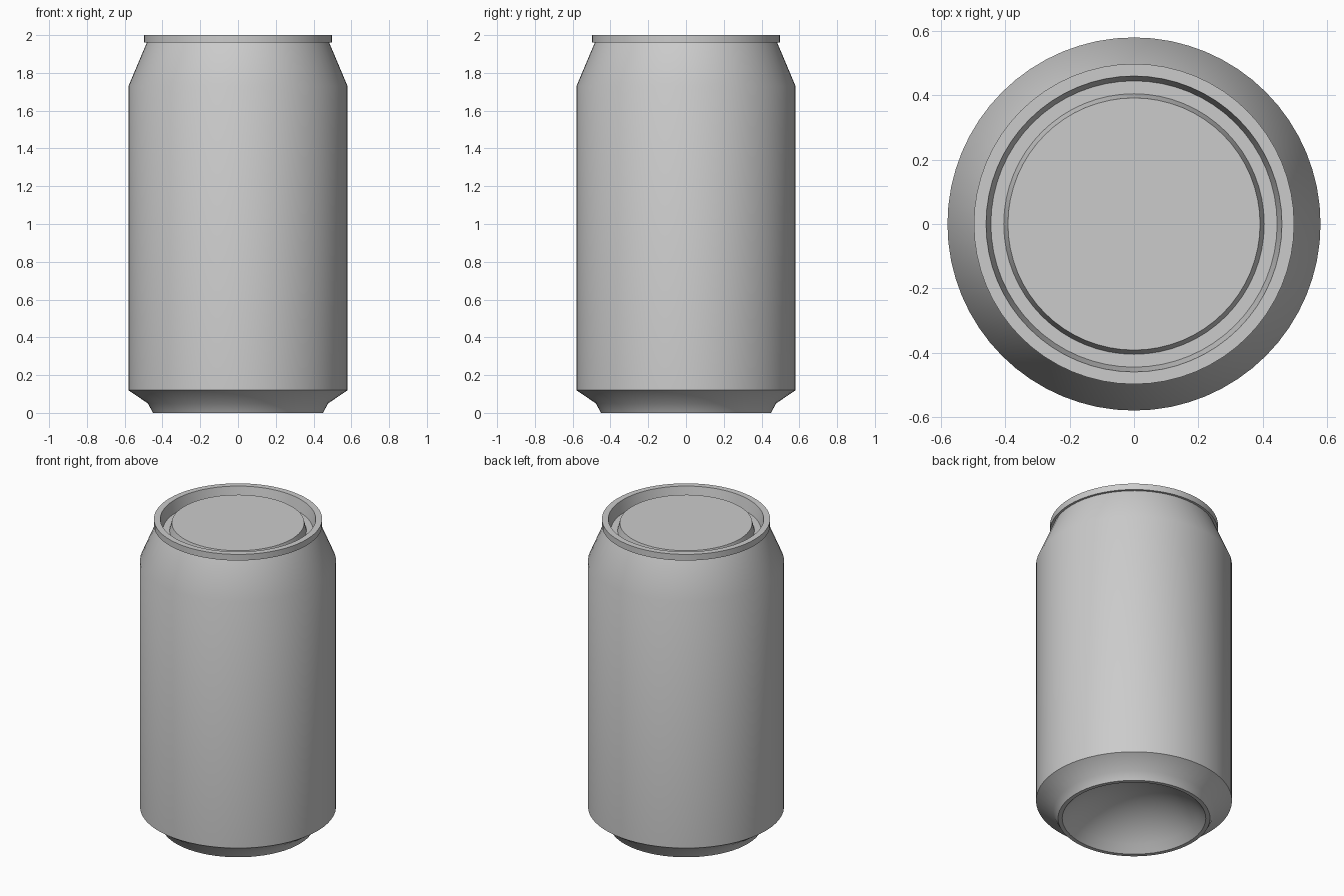
import bpy
import bmesh
import math

cube = bpy.data.objects.get("Cube")
if cube:
    bpy.data.objects.remove(cube, do_unlink=True)

SIDES = 64

aluminium = bpy.data.materials.new("aluminium grey")
aluminium.use_nodes = True
grey = (0.6, 0.6, 0.6, 1)
aluminium.diffuse_color = grey
aluminium.node_tree.nodes["Principled BSDF"].inputs["Base Color"].default_value = grey


def lathe(name, profile):
    """Turn (radius, z) points, listed from the base upwards, around z."""
    bm = bmesh.new()
    rings = []
    for r, z in profile:
        if r == 0:
            rings.append([bm.verts.new((0, 0, z))] * SIDES)
        else:
            turns = [math.tau * i / SIDES for i in range(SIDES)]
            rings.append([bm.verts.new((r * math.cos(t), r * math.sin(t), z)) for t in turns])
    for low, high in zip(rings, rings[1:]):
        for i in range(SIDES):
            j = (i + 1) % SIDES
            corners = dict.fromkeys((low[i], low[j], high[j], high[i]))
            bm.faces.new(list(corners))
    mesh = bpy.data.meshes.new(name)
    bm.to_mesh(mesh)
    bm.free()
    mesh.materials.append(aluminium)
    obj = bpy.data.objects.new(name, mesh)
    bpy.context.collection.objects.link(obj)
    bpy.ops.object.select_all(action="DESELECT")
    obj.select_set(True)
    bpy.context.view_layer.objects.active = obj
    bpy.ops.object.shade_smooth_by_angle(angle=math.radians(35))
    return obj


# Hollow dome under the can
DOME_RADIUS, DOME_DEPTH, STEPS = 0.425, 0.2, 10
sphere = (DOME_RADIUS ** 2 + DOME_DEPTH ** 2) / (2 * DOME_DEPTH)
dome = []
for k in range(STEPS + 1):
    r = DOME_RADIUS * k / STEPS
    dome.append((r, DOME_DEPTH - sphere + math.sqrt(sphere ** 2 - r ** 2)))
dome[-1] = (DOME_RADIUS, 0)
lathe("base_dome", dome)

# Standing ring, base taper, straight wall and shoulder
lathe("can_body", [(DOME_RADIUS, 0), (0.45, 0), (0.477, 0.05), (0.58, 0.12),
                   (0.58, 1.73), (0.483, 1.96)])

# Rim, groove and raised centre panel
lathe("lid", [(0.483, 1.96), (0.498, 1.96), (0.498, 2), (0.46, 2), (0.445, 1.925),
              (0.405, 1.925), (0.392, 1.975), (0, 1.975)])
